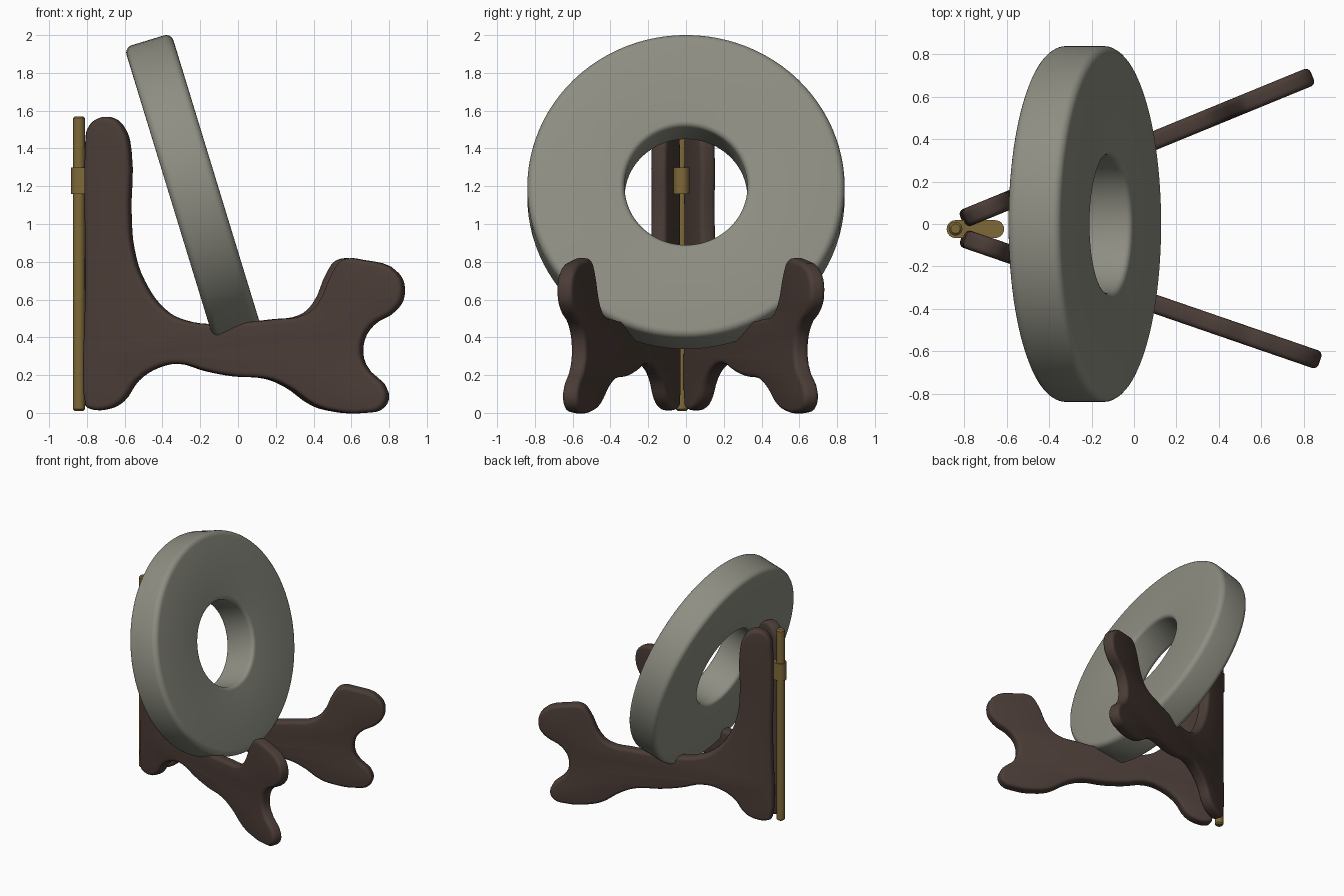
import bpy, bmesh, math

if "Cube" in bpy.data.objects:
    bpy.data.objects.remove(bpy.data.objects["Cube"])


def material(name, rgb):
    m = bpy.data.materials.new(name)
    m.diffuse_color = (*rgb, 1)
    m.use_nodes = True
    m.node_tree.nodes["Principled BSDF"].inputs["Base Color"].default_value = m.diffuse_color
    return m


WOOD = material("dark wood", (0.07, 0.046, 0.038))
STONE = material("grey stone", (0.27, 0.27, 0.225))
BRASS = material("brass", (0.21, 0.14, 0.04))


def smooth(ob, angle=40):
    bpy.ops.object.select_all(action='DESELECT')
    ob.select_set(True)
    bpy.context.view_layer.objects.active = ob
    bpy.ops.object.shade_smooth_by_angle(angle=math.radians(angle))


def finish(name, bm, mat, angle=40):
    bmesh.ops.recalc_face_normals(bm, faces=bm.faces)
    me = bpy.data.meshes.new(name)
    bm.to_mesh(me)
    bm.free()
    me.materials.append(mat)
    ob = bpy.data.objects.new(name, me)
    bpy.context.collection.objects.link(ob)
    smooth(ob, angle)
    return ob


def lathe(name, profile, mat, closed, steps=96):
    """Spin an (r, z) profile about z."""
    bm = bmesh.new()
    vs = [bm.verts.new((r, 0, z)) for r, z in profile]
    es = [bm.edges.new(p) for p in zip(vs, vs[1:])]
    if closed:
        es.append(bm.edges.new((vs[-1], vs[0])))
    bmesh.ops.spin(bm, geom=vs + es, cent=(0, 0, 0), axis=(0, 0, 1),
                   angle=2 * math.pi, steps=steps, use_duplicate=False)
    bmesh.ops.remove_doubles(bm, verts=bm.verts, dist=1e-5)
    return finish(name, bm, mat)


# Stone ring, leaning back
R, HOLE, H = 0.84, 0.325, 0.13
ring_profile = []
for r, z, a0, b in ((R, H, 0, 0.04), (HOLE, H, 90, 0.03),
                    (HOLE, -H, 180, 0.03), (R, -H, 270, 0.04)):
    cr = r - b if r == R else r + b
    cz = z - b if z > 0 else z + b
    for k in range(6):
        a = math.radians(a0 + 18 * k)
        ring_profile.append((cr + b * math.cos(a), cz + b * math.sin(a)))
ring = lathe("stone_ring", ring_profile, STONE, True)
ring.rotation_euler = (0, math.radians(73), 0)
ring.location = (-0.232, 0, 1.169)

# Side panel outline, as seen from the front
OUTLINE = [(-.8, .04), (-.77, .02), (-.69, .02), (-.61, .06), (-.53, .17), (-.42, .24),
           (-.3, .26), (-.15, .22), (0, .193), (.17, .18), (.28, .135), (.42, .04),
           (.52, .01), (.67, 0), (.77, .03), (.79, .11), (.67, .26), (.66, .37),
           (.71, .46), (.83, .54), (.875, .62), (.845, .74), (.66, .81), (.56, .81),
           (.51, .75), (.43, .58), (.36, .52), (.2, .495), (.05, .48), (-.13, .47),
           (-.28, .49), (-.38, .54), (-.5, .7), (-.555, .87), (-.57, 1.05), (-.57, 1.38),
           (-.6, 1.5), (-.66, 1.56), (-.73, 1.56), (-.785, 1.51), (-.8, 1.43), (-.8, .7)]


def panel(name, y, degrees):
    b, half = 0.025, 0.044
    cu = bpy.data.curves.new(name, 'CURVE')
    cu.dimensions, cu.fill_mode = '2D', 'BOTH'
    cu.extrude, cu.bevel_depth, cu.offset = half - b, b, -b
    cu.bevel_resolution, cu.resolution_u = 3, 4
    sp = cu.splines.new('BEZIER')
    sp.bezier_points.add(len(OUTLINE) - 1)
    sp.use_cyclic_u = True
    for p, (x, z) in zip(sp.bezier_points, OUTLINE):
        p.co = ((x + 0.8) / math.cos(math.radians(19)), z, 0)
        p.handle_left_type = p.handle_right_type = 'AUTO'
    ob = bpy.data.objects.new(name + "_curve", cu)
    bpy.context.collection.objects.link(ob)
    bpy.context.view_layer.update()
    me = bpy.data.meshes.new_from_object(
        ob.evaluated_get(bpy.context.evaluated_depsgraph_get()))
    bm = bmesh.new()
    bm.from_mesh(me)
    bpy.data.objects.remove(ob)
    bmesh.ops.remove_doubles(bm, verts=bm.verts, dist=1e-4)
    for f in bm.faces:
        f.material_index = 0
    me2 = finish(name, bm, WOOD, 45)
    me2.rotation_euler = (math.pi / 2, 0, math.radians(degrees))
    me2.location = (-0.8, y, 0)


panel("front_panel", -0.068, -19)
panel("back_panel", 0.026, 22.3)

# Brass hinge pin
pin = lathe("hinge_pin", [(0, .01), (.022, .01), (.032, .02), (.032, 1.56),
                          (.022, 1.57), (0, 1.57)], BRASS, False, 24)
pin.location = (-0.842, -0.022, 0)

# Brass clasp around the pin, a rounded block reaching between the panels
bm = bmesh.new()
pts = []
for cx, a0 in ((-0.842, 90), (-0.655, -90)):
    for k in range(13):
        a = math.radians(a0 + 15 * k)
        pts.append((cx + .042 * math.cos(a), -0.024 + .042 * math.sin(a), 1.16))
face = bm.faces.new([bm.verts.new(p) for p in pts])
top = bmesh.ops.extrude_face_region(bm, geom=[face])
bmesh.ops.translate(bm, vec=(0, 0, 0.14),
                    verts=[v for v in top["geom"] if isinstance(v, bmesh.types.BMVert)])
if not any(abs(f.normal.z + 1) < .01 or f.calc_center_median().z < 1.17 for f in bm.faces):
    bm.faces.new([v for v in bm.verts if v.co.z < 1.2])
finish("hinge_clasp", bm, BRASS)
